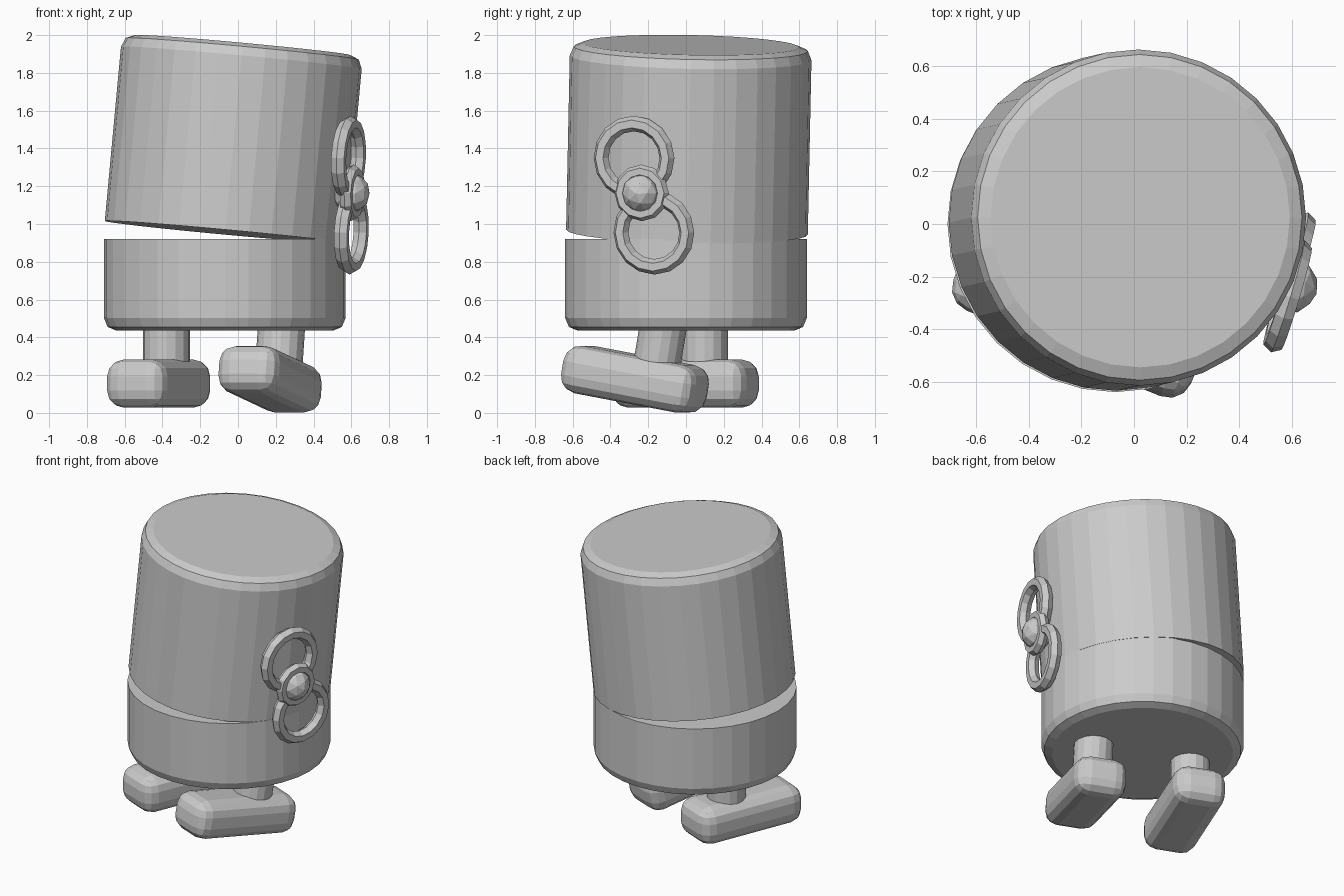
import bpy, bmesh
from math import radians
from mathutils import Matrix, Vector, Euler

if "Cube" in bpy.data.objects:
    bpy.data.objects.remove(bpy.data.objects["Cube"], do_unlink=True)

GREY = (0.6, 0.6, 0.6, 1)
grey = bpy.data.materials.new("plain_grey")
grey.use_nodes = True
grey.diffuse_color = GREY
grey.node_tree.nodes["Principled BSDF"].inputs["Base Color"].default_value = GREY


def make(name, bm, matrix):
    """Turn a bmesh into a placed, coloured object."""
    mesh = bpy.data.meshes.new(name)
    bm.to_mesh(mesh)
    bm.free()
    mesh.materials.append(grey)
    obj = bpy.data.objects.new(name, mesh)
    bpy.context.collection.objects.link(obj)
    obj.matrix_world = matrix
    return obj


def place(loc, pitch=0, roll=0, yaw=0):
    turn = Euler((radians(pitch), radians(roll), radians(yaw)))
    return Matrix.Translation(loc) @ turn.to_matrix().to_4x4()


def cylinder(name, radius, z0, z1, matrix, sides, rounded_z=None):
    """Upright cylinder, optionally with one rounded rim."""
    bm = bmesh.new()
    bmesh.ops.create_cone(bm, cap_ends=True, segments=sides, radius1=radius,
                          radius2=radius, depth=z1 - z0,
                          matrix=Matrix.Translation((0, 0, (z0 + z1) / 2)))
    if rounded_z is not None:
        rim = [e for e in bm.edges
               if all(abs(v.co.z - rounded_z) < 1e-4 for v in e.verts)]
        bmesh.ops.bevel(bm, geom=rim, offset=0.068, segments=2,
                        profile=0.5, affect='EDGES')
    return make(name, bm, matrix)


def foot(name, matrix):
    """Rounded block with the toe towards -y."""
    bm = bmesh.new()
    bmesh.ops.create_cube(bm, size=1, matrix=Matrix.Diagonal((0.34, 0.765, 0.255, 1)))
    bmesh.ops.bevel(bm, geom=bm.edges[:], offset=0.09, segments=3,
                    profile=0.5, affect='EDGES')
    return make(name, bm, matrix)


def ring(name, loc, major, minor, turn, sides):
    bpy.ops.mesh.primitive_torus_add(major_radius=major, minor_radius=minor,
                                     major_segments=sides, minor_segments=6)
    obj = bpy.context.object
    obj.name = obj.data.name = name
    obj.data.materials.append(grey)
    obj.matrix_world = Matrix.Translation(loc) @ turn


# Body: lower cup and the lid tipped open on the right
cylinder("lower_body", 0.64, 0, 0.485, place((-0.07, 0, 0.435)), 32, 0)
cylinder("upper_body", 0.64, 0, 0.995,
         place((-0.068, 0.005, 0.957), -1.2, 5.3), 32, 0.995)

# Feet and legs, the left one stepping forward with its toe raised
for side, loc, pitch in (("right", (-0.42, -0.005, 0.155), 0),
                         ("left", (0.17, -0.27, 0.178), -10)):
    frame = place(loc, pitch, 0, -22)
    foot(side + "_foot", frame)
    cylinder(side + "_leg", 0.125, 0, 0.36,
             frame @ Matrix.Translation((0, 0.11, 0)), 16)

# Winding key on the left side
facing = Vector((0.957, -0.286, -0.05)).to_track_quat('Z', 'Y').to_matrix().to_4x4()
ring("key_upper_loop", (0.585, -0.275, 1.35), 0.182, 0.041, facing, 16)
ring("key_lower_loop", (0.6, -0.17, 0.955), 0.182, 0.041, facing, 16)
ring("key_hub_ring", (0.605, -0.235, 1.165), 0.115, 0.035, facing, 12)
bm = bmesh.new()
bmesh.ops.create_icosphere(bm, subdivisions=2, radius=0.105)
make("key_hub_ball", bm, Matrix.Translation((0.595, -0.235, 1.165)) @ facing)
